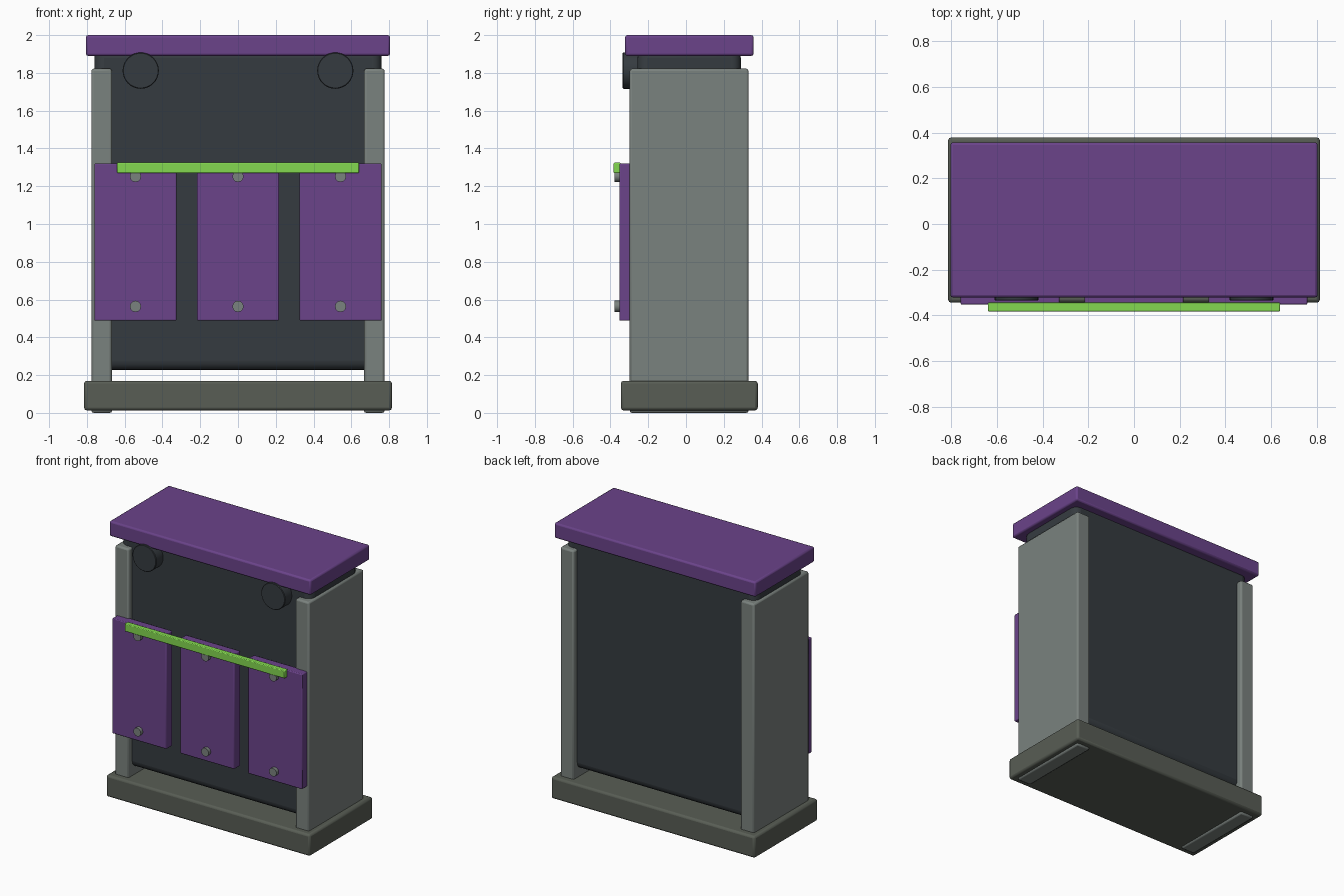
import bpy, math

if "Cube" in bpy.data.objects:
    bpy.data.objects.remove(bpy.data.objects["Cube"])


def mat(name, rgb):
    m = bpy.data.materials.new(name)
    m.diffuse_color = (*rgb, 1)
    m.use_nodes = True
    m.node_tree.nodes["Principled BSDF"].inputs["Base Color"].default_value = m.diffuse_color
    return m


PURPLE = mat("purple", (0.145, 0.056, 0.254))
GREEN = mat("green", (0.23, 0.69, 0.08))
DARK = mat("charcoal", (0.036, 0.044, 0.051))
GREY = mat("grey", (0.195, 0.223, 0.209))
BASE = mat("base_grey", (0.098, 0.11, 0.09))


def finish(name, material, bevel, segments):
    ob = bpy.context.object
    ob.name = name
    ob.data.materials.append(material)
    bpy.ops.object.transform_apply(location=False, rotation=True, scale=True)
    if bevel:
        b = ob.modifiers.new("bevel", 'BEVEL')
        b.width, b.segments = bevel, segments
        b.limit_method = 'ANGLE'
        b.angle_limit = math.radians(40)
    bpy.ops.object.shade_smooth_by_angle(angle=math.radians(35))
    return ob


def box(name, x, y, z, material, bevel=0.01, segments=2):
    """Box from (min, max) ranges on each axis."""
    c = [(r[0] + r[1]) / 2 for r in (x, y, z)]
    bpy.ops.mesh.primitive_cube_add(size=1, location=c)
    bpy.context.object.scale = [r[1] - r[0] for r in (x, y, z)]
    return finish(name, material, bevel, segments)


def disc(name, x, z, radius, y, material, sides, bevel=0):
    """Cylinder whose axis points front to back."""
    bpy.ops.mesh.primitive_cylinder_add(
        vertices=sides, radius=radius, depth=y[1] - y[0],
        location=(x, (y[0] + y[1]) / 2, z), rotation=(math.pi / 2, 0, 0))
    return finish(name, material, bevel, 1)


# main cabinet
box("plinth", (-0.815, 0.815), (-0.345, 0.38), (0.013, 0.17), BASE, 0.015)
box("body", (-0.76, 0.76), (-0.257, 0.29), (0.227, 1.93), DARK, 0.05, 4)
box("lid", (-0.805, 0.805), (-0.322, 0.358), (1.89, 2.0), PURPLE, 0.012)

# side panels running through the plinth, and round knobs under the lid
for s, side in ((-1, "left"), (1, "right")):
    xs = sorted((s * 0.667, s * 0.776))
    box(side + "_side_panel", xs, (-0.298, 0.331), (0, 1.822), GREY, 0.012)
    disc(side + "_knob", s * 0.515, 1.812, 0.096, (-0.336, -0.24), DARK, 32, 0.004)

# three front plates with their bolts
for i, x in enumerate((-0.543, 0, 0.543)):
    box(f"front_plate_{i + 1}", (x - 0.217, x + 0.217), (-0.353, -0.283),
        (0.488, 1.32), PURPLE, 0.006)
    for pos, z in (("lower", 0.564), ("upper", 1.252)):
        disc(f"{pos}_bolt_{i + 1}", x, z, 0.03, (-0.378, -0.33), GREY, 12)

# bright bar across the plates
box("front_bar", (-0.64, 0.64), (-0.383, -0.345), (1.269, 1.325), GREEN, 0.005)
